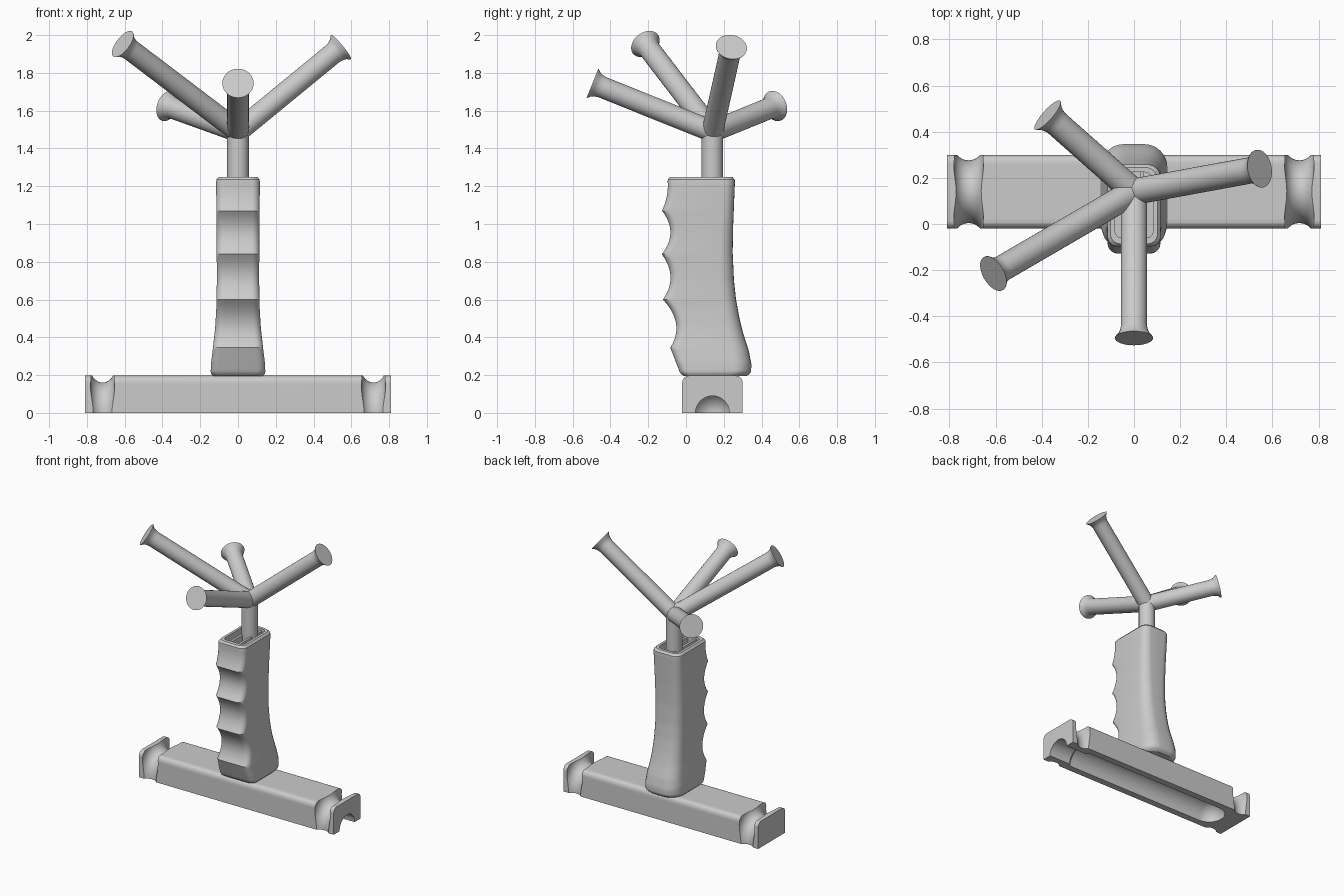
import bpy, bmesh, math
from mathutils import Vector

cube = bpy.data.objects.get("Cube")
if cube:
    bpy.data.objects.remove(cube, do_unlink=True)

grey = bpy.data.materials.new("plain_grey")
grey.use_nodes = True
grey.diffuse_color = (0.6, 0.6, 0.6, 1)
grey.node_tree.nodes["Principled BSDF"].inputs["Base Color"].default_value = (0.6, 0.6, 0.6, 1)


def activate(ob):
    bpy.ops.object.select_all(action='DESELECT')
    ob.select_set(True)
    bpy.context.view_layer.objects.active = ob


def loft(name, rings):
    """Skin a list of equal-sized point rings and cap both ends."""
    bm = bmesh.new()
    loops = [[bm.verts.new(p) for p in ring] for ring in rings]
    for a, b in zip(loops, loops[1:]):
        for i in range(len(a)):
            j = (i + 1) % len(a)
            bm.faces.new((a[i], a[j], b[j], b[i]))
    bm.faces.new(loops[0][::-1])
    bm.faces.new(loops[-1])
    bmesh.ops.recalc_face_normals(bm, faces=bm.faces)
    mesh = bpy.data.meshes.new(name)
    bm.to_mesh(mesh)
    bm.free()
    ob = bpy.data.objects.new(name, mesh)
    bpy.context.collection.objects.link(ob)
    mesh.materials.append(grey)
    return ob


def smooth(ob, angle=32):
    activate(ob)
    bpy.ops.object.shade_smooth_by_angle(angle=math.radians(angle))


def cut(ob, cutter):
    mod = ob.modifiers.new("cut", 'BOOLEAN')
    mod.operation, mod.solver, mod.object = 'DIFFERENCE', 'EXACT', cutter
    activate(ob)
    bpy.ops.object.modifier_apply(modifier=mod.name)
    bpy.data.objects.remove(cutter, do_unlink=True)


def revolve(name, profile, start, end, sides=32):
    """Turn (radius, distance) pairs around the axis from start to end."""
    start = Vector(start)
    turn = (Vector(end) - start).to_track_quat('Z', 'Y')
    rings = []
    for r, d in profile:
        angles = [math.tau * i / sides for i in range(sides)]
        rings.append([start + turn @ Vector((r * math.cos(a), r * math.sin(a), d)) for a in angles])
    return loft(name, rings)


def rounded_ring(z, front, back, half, r_front, r_back, n=7):
    """Rounded rectangle in the horizontal plane."""
    corners = ((1, back, r_back, 0), (-1, back, r_back, 1), (-1, front, r_front, 2), (1, front, r_front, 3))
    pts = []
    for sx, y, r, quarter in corners:
        cy = y - r if quarter < 2 else y + r
        for i in range(n):
            a = math.pi / 2 * (quarter + i / (n - 1))
            pts.append((sx * (half - r) + r * math.cos(a), cy + r * math.sin(a), z))
    return pts


def interp(table, z):
    for (z0, v0), (z1, v1) in zip(table, table[1:]):
        if z <= z1:
            return v0 + (v1 - v0) * max(0, (z - z0) / (z1 - z0))
    return table[-1][1]


# Base bar with rounded upper edges
MID = 0.14
section = [(-0.16, 0), (0.16, 0)]
for side in (1, -1):
    arc = [(side * (0.125 + 0.035 * math.cos(a)), 0.16 + 0.037 * math.sin(a))
           for a in [math.pi / 2 * i / 5 for i in range(6)]]
    section += arc if side > 0 else arc[::-1]
base = loft("base_bar", [[(x, MID + y, z) for y, z in section] for x in (-0.81, 0.81)])

# Ring grooves near both ends
for x in (-0.717, 0.717):
    bpy.ops.mesh.primitive_torus_add(major_radius=0.2, minor_radius=0.064, major_segments=64,
                                     minor_segments=32, location=(x, MID, 0), rotation=(0, math.pi / 2, 0))
    ring = bpy.context.object
    ring.scale.x = 1.18
    bpy.context.view_layer.update()
    cut(base, ring)

# Underside channel: open at one end, rounded at the other
channel = [(0.11 * math.sin(a), 0.11 * (1 - math.cos(a)))
           for a in [math.pi / 2 * i / 8 for i in range(1, 9)]]
channel += [(0.11, 1.29), (0.09, 1.31), (0.09, 1.6)]
cut(base, revolve("channel_cutter", channel, (-0.68, MID, 0), (1, MID, 0)))
smooth(base)

# Grip with finger scallops: peak height, peak depth, hollow below it
peaks = [(0.195, -0.025, 0), (0.345, -0.083, 0.0), (0.6, -0.122, 0.05),
         (0.84, -0.128, 0.043), (1.07, -0.127, 0.045), (1.25, -0.1, 0.014)]
back_edge = [(0.195, 0.335), (0.22, 0.345), (0.26, 0.346), (0.33, 0.332), (0.42, 0.303), (0.5, 0.283),
             (0.6, 0.265), (0.7, 0.254), (0.85, 0.247), (1.0, 0.25), (1.25, 0.26)]
half_width = [(0.195, 0.146), (0.27, 0.142), (0.35, 0.132), (0.45, 0.121), (0.55, 0.115),
              (0.7, 0.112), (0.9, 0.113), (1.25, 0.116)]
back_round = [(0.195, 0.1), (0.5, 0.08), (1.25, 0.055)]
levels = []
for (z0, y0, _), (z1, y1, hollow) in zip(peaks, peaks[1:]):
    for i in range(12):
        t = i / 12
        levels.append((z0 + (z1 - z0) * t, y0 + (y1 - y0) * t + hollow * 4 * t * (1 - t)))
levels.append((1.25, -0.1))
rings = []
for z, front in levels:
    # round over the top and bottom rims
    edge = min(z - 0.195, 1.25 - z)
    inset = 0.014 * max(0, 1 - edge / 0.022) ** 2
    rings.append(rounded_ring(z, front + inset, interp(back_edge, z) - inset,
                              interp(half_width, z) - inset, 0.042, interp(back_round, z)))
grip = loft("grip", rings)
cut(grip, loft("recess_cutter", [rounded_ring(z, -0.06, 0.225, 0.083, 0.03, 0.04) for z in (1.13, 1.3)]))
smooth(grip)

# Ribs inside the grip opening
for x, side in ((-0.035, "right"), (0.035, "left")):
    loft(side + "_rib", [[(x + sx * 0.009, y, z) for sx, y in
                          ((-1, -0.07), (1, -0.07), (1, 0.235), (-1, 0.235))] for z in (1.12, 1.235)])

# Stem and joint
HUB = (0, MID, 1.49)
smooth(revolve("stem", [(0.057, 0), (0.057, 0.37)], (0, MID, 1.12), HUB))
bpy.ops.mesh.primitive_uv_sphere_add(segments=32, ring_count=16, radius=0.057, location=HUB)
joint = bpy.context.object
joint.name = "joint"
joint.data.materials.append(grey)
smooth(joint)

# Branches with flared ends
tips = {"front_branch": (0, -0.495, 1.745), "right_front_branch": (-0.61, -0.215, 1.953),
        "left_branch": (0.545, 0.24, 1.937), "right_back_branch": (-0.375, 0.472, 1.625)}
for name, tip in tips.items():
    length = (Vector(tip) - Vector(HUB)).length
    flare = [(0.057, 0), (0.057, length - 0.055), (0.061, length - 0.035),
             (0.069, length - 0.017), (0.082, length - 0.003), (0.083, length)]
    smooth(revolve(name, flare, HUB, tip), 40)
